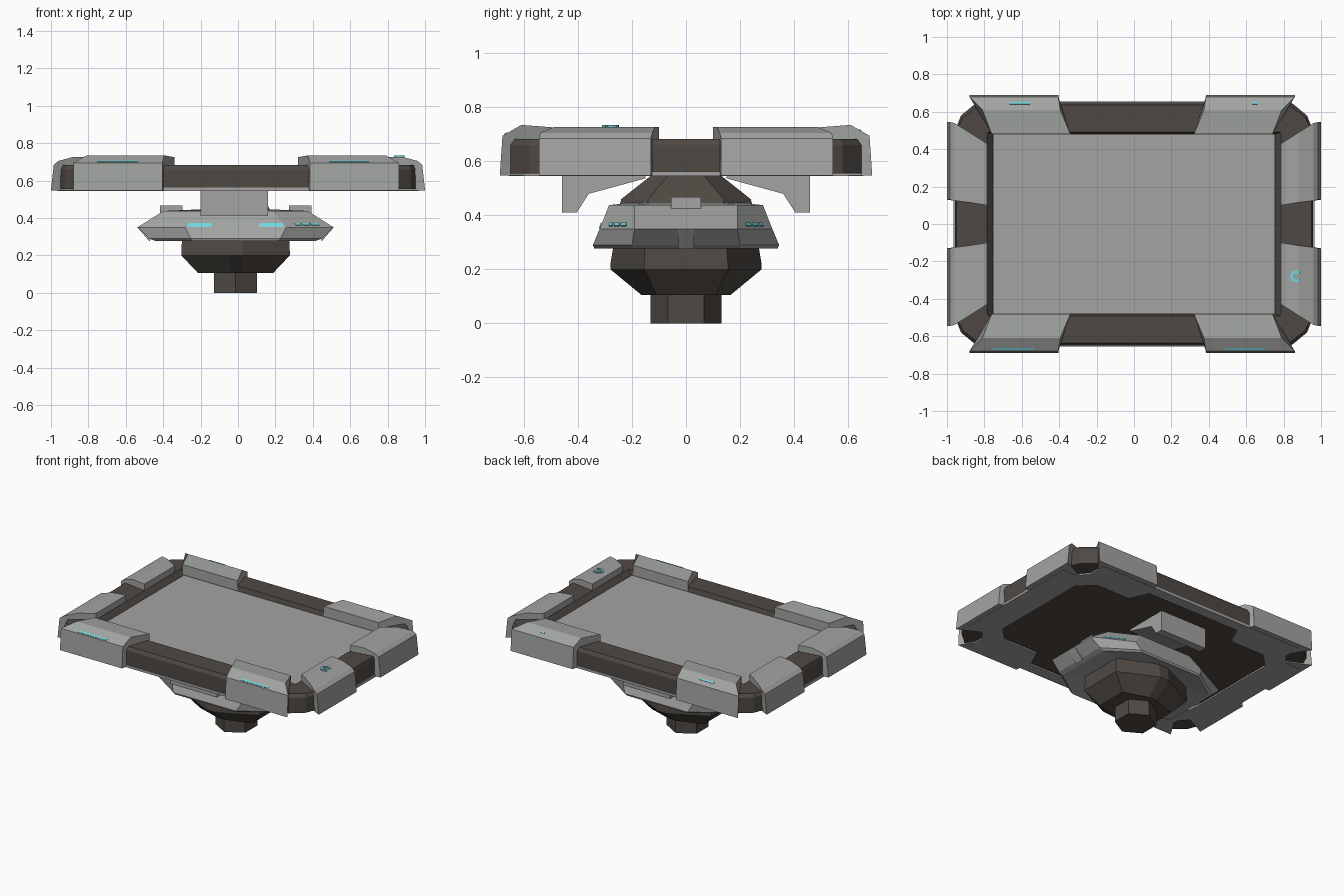
import bpy, bmesh, math
from mathutils import Matrix, Vector

if "Cube" in bpy.data.objects:
    bpy.data.objects.remove(bpy.data.objects["Cube"])

CX = -0.01  # the plates sit slightly off centre


def material(name, rgb):
    m = bpy.data.materials.new(name)
    m.diffuse_color = (*rgb, 1)
    m.use_nodes = True
    m.node_tree.nodes["Principled BSDF"].inputs["Base Color"].default_value = m.diffuse_color
    return m


GREY = material("light grey metal", (0.36, 0.37, 0.36))
DARK = material("dark brown metal", (0.078, 0.066, 0.056))
CYAN = material("cyan light", (0.16, 0.68, 0.74))


def finish(name, bm, mat):
    bmesh.ops.recalc_face_normals(bm, faces=bm.faces)
    me = bpy.data.meshes.new(name)
    bm.to_mesh(me)
    bm.free()
    me.materials.append(mat)
    ob = bpy.data.objects.new(name, me)
    bpy.context.collection.objects.link(ob)
    return ob


def loft(name, loops, mat, closed=False):
    """Skin matching loops of 3D points; cap the ends unless closed."""
    bm = bmesh.new()
    rings = [[bm.verts.new(p) for p in loop] for loop in loops]
    n = len(rings[0])
    pairs = list(zip(rings, rings[1:])) + ([(rings[-1], rings[0])] if closed else [])
    for a, b in pairs:
        for i in range(n):
            j = (i + 1) % n
            bm.faces.new((a[i], a[j], b[j], b[i]))
    if not closed:
        bm.faces.new(rings[0])
        bm.faces.new(rings[-1])
    return finish(name, bm, mat)


def quad(pts, z, cx=0.0):
    """Mirror quadrant points (from +x round to +y) into a full outline."""
    r = pts[::-1]
    out = pts + [(-x, y) for x, y in r] + [(-x, -y) for x, y in pts] + [(x, -y) for x, y in r]
    return [(x + cx, y, z) for x, y in out]


def box(name, loc, size, mat, rot=(0, 0, 0)):
    bm = bmesh.new()
    bmesh.ops.create_cube(bm, size=1, matrix=Matrix.Diagonal((*size, 1)))
    ob = finish(name, bm, mat)
    ob.location, ob.rotation_euler = loc, rot
    return ob


# Table frame with recessed rim
edge = [(0.957, 0.50), (0.925, 0.58), (0.84, 0.65)]
shoulder = [(0.95, 0.495), (0.915, 0.57), (0.83, 0.635)]
rim = [(0.785, 0.475), (0.784, 0.49), (0.77, 0.492)]
well = [(0.755, 0.47), (0.754, 0.48), (0.745, 0.481)]
loft("table_frame", [quad(edge, 0.555), quad(edge, 0.66), quad(shoulder, 0.683),
                     quad(rim, 0.683), quad(well, 0.65)], DARK)
box("table_screen", (0, 0, 0.651), (1.5, 0.955, 0.008), GREY)

# Underside border plate with notched corners
outer = [(0.965, 0.46), (0.86, 0.46), (0.80, 0.53), (0.80, 0.655)]
inner = [(0.78, 0.35), (0.68, 0.45), (0.42, 0.45), (0.36, 0.58)]
loft("underside_border", [quad(outer, 0.545), quad(outer, 0.562),
                          quad(inner, 0.562), quad(inner, 0.545)], GREY, closed=True)

# Clamps: rows are outward distance, height, near end, far end
long_clamp = [(0.69, 0.548, 0.395, 0.87), (0.68, 0.695, 0.395, 0.87),
              (0.61, 0.735, 0.385, 0.80), (0.48, 0.725, 0.33, 0.75),
              (0.48, 0.655, 0.33, 0.75), (0.58, 0.548, 0.375, 0.80)]
end_clamp = [(1.0, 0.548, 0.13, 0.545), (0.985, 0.685, 0.13, 0.545),
             (0.96, 0.705, 0.125, 0.54), (0.88, 0.727, 0.115, 0.49),
             (0.787, 0.727, 0.10, 0.43), (0.787, 0.655, 0.10, 0.43),
             (0.85, 0.548, 0.11, 0.47)]
for sx in (-1, 1):
    for sy in (-1, 1):
        tag = ("left" if sx < 0 else "right") + ("_front" if sy < 0 else "_back")
        loft("long_clamp_" + tag, [[(CX + sx * r[e], sy * r[0], r[1]) for r in long_clamp]
                                   for e in (2, 3)], GREY)
        loft("end_clamp_" + tag, [[(sx * r[0], sy * r[e], r[1]) for r in end_clamp]
                                  for e in (2, 3)], GREY)

# Bracket arms under the table
arm = [(0.46, 0.55), (0.46, 0.41), (0.405, 0.41), (0.36, 0.48), (0.15, 0.537), (0.15, 0.55)]
for sy, tag in ((-1, "front"), (1, "back")):
    loft("bracket_" + tag, [[(x, sy * y, z) for y, z in arm] for x in (-0.2, 0.16)], GREY)

# Dark neck between collar and table
C = -0.013
loft("neck", [quad([(0.2, 0.14), (0.08, 0.25)], 0.42, C), quad([(0.175, 0.14), (0.08, 0.24)], 0.46, C),
              quad([(0.14, 0.06), (0.06, 0.12)], 0.555, C)], DARK)

# Armoured collar with end tabs and hooks
loft("collar", [quad([(0.28, 0.15), (0.1, 0.25)], 0.30, C),
                quad([(0.43, 0.20), (0.23, 0.34)], 0.278, C),
                quad([(0.46, 0.20), (0.24, 0.345)], 0.29, C),
                quad([(0.525, 0.19), (0.27, 0.32)], 0.35, C),
                quad([(0.385, 0.19), (0.20, 0.285)], 0.438, C),
                quad([(0.22, 0.13), (0.1, 0.22)], 0.445, C)], GREY)
for s, tag in ((-1, "left"), (1, "right")):
    box("collar_tab_" + tag, (C + s * 0.345, 0, 0.445), (0.12, 0.11, 0.045), GREY)
    hook = [(0.525, 0.35), (0.46, 0.275), (0.44, 0.33)]
    loft("collar_hook_" + tag, [[(C + s * x, y, z) for x, z in hook] for y in (-0.03, 0.03)], GREY)

# Faceted bulb
bulb = [(0.20, 0.11, 0.03, 0.165, 0.105), (0.29, 0.155, 0.035, 0.28, 0.20),
        (0.29, 0.155, 0.035, 0.28, 0.22), (0.285, 0.15, 0.035, 0.265, 0.31)]
loft("bulb", [quad([(x, fy), (fx, y)], z, C) for x, fy, fx, y, z in bulb], DARK)

# Hexagonal stem
stem = [(C + 0.132 * math.cos(a), 0.132 * math.sin(a))
        for a in (math.radians(30 + 60 * i) for i in range(6))]
loft("stem", [[(x, y, z) for x, y in stem] for z in (0, 0.12)], DARK)

# Light strips on the long clamps
tilt = math.atan2(0.04, 0.07)
for name, x, sy, d, w in (("front_left", -0.645, -1, 0.668, 0.22), ("front_right", 0.595, -1, 0.668, 0.21),
                          ("back_left", -0.61, 1, 0.645, 0.11), ("back_right", 0.645, 1, 0.645, 0.03)):
    z = 0.695 + (0.68 - d) * 0.04 / 0.07
    box("light_strip_" + name, (x, sy * d, z), (w, 0.012, 0.006), CYAN, (-sy * tilt, 0, 0))

# Open ring light on the right front clamp
angs = [math.radians(40 + 28 * i) for i in range(11)]
ring = [(0.866 + r * math.cos(a), -0.28 + r * math.sin(a))
        for r, seq in ((0.032, angs), (0.017, angs[::-1])) for a in seq]
loft("ring_light", [[(x, y, z) for x, y in ring] for z in (0.726, 0.734)], CYAN)

# Collar lights on the front and the diagonal faces
lean = math.atan2(0.035, 0.088)
for s, tag in ((-1, "left"), (1, "right")):
    box("collar_light_" + tag, (C + s * 0.19, -0.3165, 0.362), (0.13, 0.006, 0.022), CYAN, (-lean, 0, 0))
top, mid = [Vector((C + 0.385, 0.19, 0.438)), Vector((C + 0.20, 0.285, 0.438))], \
           [Vector((C + 0.525, 0.19, 0.35)), Vector((C + 0.27, 0.32, 0.35))]
for sy, tag in ((-1, "front"), (1, "back")):
    for k, (u0, u1) in enumerate(((0.25, 0.4), (0.45, 0.6), (0.65, 0.75))):
        pts = [mid[0].lerp(mid[1], u).lerp(top[0].lerp(top[1], u), v)
               for u, v in ((u0, 0.1), (u1, 0.1), (u1, 0.24), (u0, 0.24))]
        out = Vector((0.3, 0.5, 0.8)) * 0.004
        loft(f"diagonal_light_{tag}_{k}", [[(q.x, sy * q.y, q.z) for q in (p + out * f for p in pts)]
                                           for f in (-0.5, 1)], CYAN)
